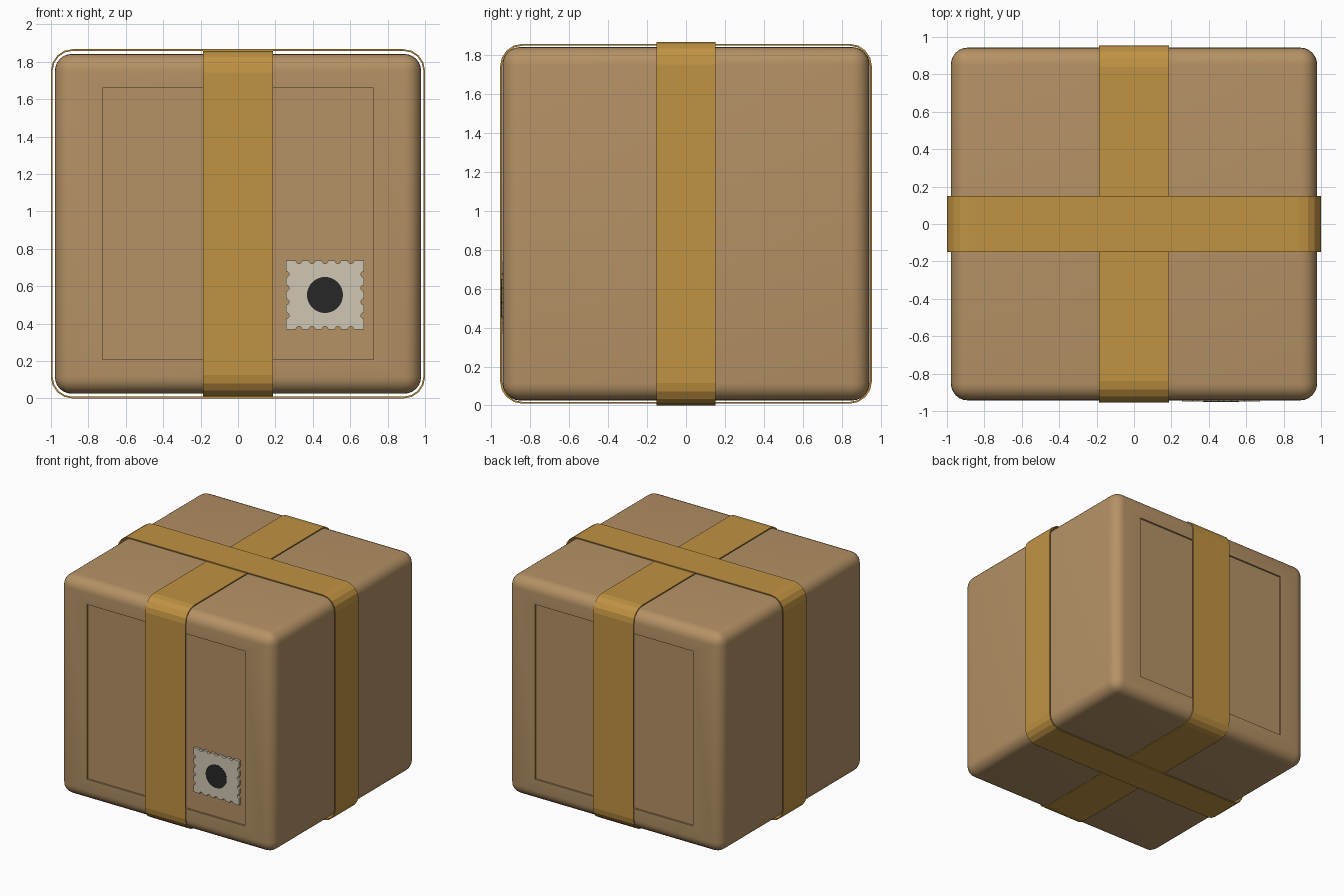
import bpy, bmesh, math
from mathutils import Vector

if "Cube" in bpy.data.objects:
    bpy.data.objects.remove(bpy.data.objects["Cube"])


def material(name, rgb):
    m = bpy.data.materials.new(name)
    m.diffuse_color = (*rgb, 1)
    m.use_nodes = True
    m.node_tree.nodes["Principled BSDF"].inputs["Base Color"].default_value = m.diffuse_color
    return m


CARD = material("cardboard", (0.46, 0.285, 0.13))
TAPE = material("tape", (0.53, 0.29, 0.055))
PAPER = material("paper", (0.63, 0.57, 0.46))
INK = material("ink", (0.02, 0.02, 0.02))


def finish(bm, name, mat, smooth=None):
    bmesh.ops.recalc_face_normals(bm, faces=bm.faces)
    me = bpy.data.meshes.new(name)
    bm.to_mesh(me)
    bm.free()
    me.materials.append(mat)
    if smooth:
        me.shade_smooth()
        me.set_sharp_from_angle(angle=math.radians(smooth))
    ob = bpy.data.objects.new(name, me)
    bpy.context.collection.objects.link(ob)
    return ob


ZC = 0.9335           # height of the box centre
HX, HY, HZ = 0.979, 0.943, 0.908

# Rounded box with a shallow recessed panel on front and back
bm = bmesh.new()
bmesh.ops.create_cube(bm, size=2)
for v in bm.verts:
    v.co = Vector((v.co.x * HX, v.co.y * HY, v.co.z * HZ + ZC))
bmesh.ops.bevel(bm, geom=bm.edges[:], offset=0.09, segments=6, profile=0.5, affect='EDGES')
for side in (-1, 1):
    bm.normal_update()
    face = max(bm.faces, key=lambda f: f.calc_area() * (f.normal.y * side > 0.99))
    for depth in (0, 0.014):
        bmesh.ops.inset_individual(bm, faces=[face], thickness=0.02)
        for v in face.verts:
            v.co = Vector((math.copysign(0.725, v.co.x), side * (HY - depth),
                           ZC + math.copysign(0.725, v.co.z - ZC)))
finish(bm, "box", CARD, 35)


def rounded_loop(hw, hh, r, seg=4):
    pts = []
    for k, (sx, sz) in enumerate(((1, 1), (-1, 1), (-1, -1), (1, -1))):
        for i in range(seg + 1):
            a = math.pi / 2 * (k + i / seg)
            pts.append((sx * (hw - r) + r * math.cos(a), sz * (hh - r) + r * math.sin(a)))
    return pts


# Tape loops: a thin rounded band swept around the box
def strap(name, half_len, half_h, half_width, along_x, t=0.009, r=0.115):
    bm = bmesh.new()
    outer = rounded_loop(half_len, half_h, r)
    inner = rounded_loop(half_len - t, half_h - t, r - t)
    rings = []
    for loop, w in ((outer, -half_width), (outer, half_width),
                    (inner, half_width), (inner, -half_width)):
        rings.append([bm.verts.new((u, w, ZC + z) if along_x else (w, u, ZC + z))
                      for u, z in loop])
    n = len(outer)
    for k in range(4):
        a, b = rings[k], rings[(k + 1) % 4]
        for i in range(n):
            j = (i + 1) % n
            bm.faces.new((a[i], a[j], b[j], b[i]))
    finish(bm, name, TAPE)


strap("side_to_side_tape", 1.0, ZC, 0.151, True)
strap("front_to_back_tape", 0.955, ZC - 0.009, 0.186, False)


def plate(name, pts, y_front, y_back, mat):
    bm = bmesh.new()
    face = bm.faces.new([bm.verts.new((x, y_front, z)) for x, z in pts])
    ext = bmesh.ops.extrude_face_region(bm, geom=[face], use_keep_orig=True)
    for v in ext["geom"]:
        if isinstance(v, bmesh.types.BMVert):
            v.co.y = y_back
    finish(bm, name, mat)


# Postage stamp with perforated edge
SX, SZ, SW, SH = 0.465, 0.553, 0.208, 0.184
corners = [Vector(c) for c in ((-SW, -SH), (SW, -SH), (SW, SH), (-SW, SH))]
outline = []
for k in range(4):
    a, b = corners[k], corners[(k + 1) % 4]
    d = (b - a).normalized()
    inward = Vector((-d.y, d.x))
    count = 5 if k % 2 == 0 else 4
    outline.append(a)
    for i in range(1, count + 1):
        c = a.lerp(b, i / (count + 1))
        for s in range(7):
            ang = math.pi * s / 6
            outline.append(c + 0.016 * (-math.cos(ang) * d + math.sin(ang) * inward))
plate("stamp", [(SX + p.x, SZ + p.y) for p in outline], -0.949, -0.927, PAPER)

# Round ink mark on the stamp
plate("stamp_dot", [(SX + 0.096 * math.cos(math.tau * i / 40),
                     SZ + 0.096 * math.sin(math.tau * i / 40)) for i in range(40)],
      -0.951, -0.945, INK)
